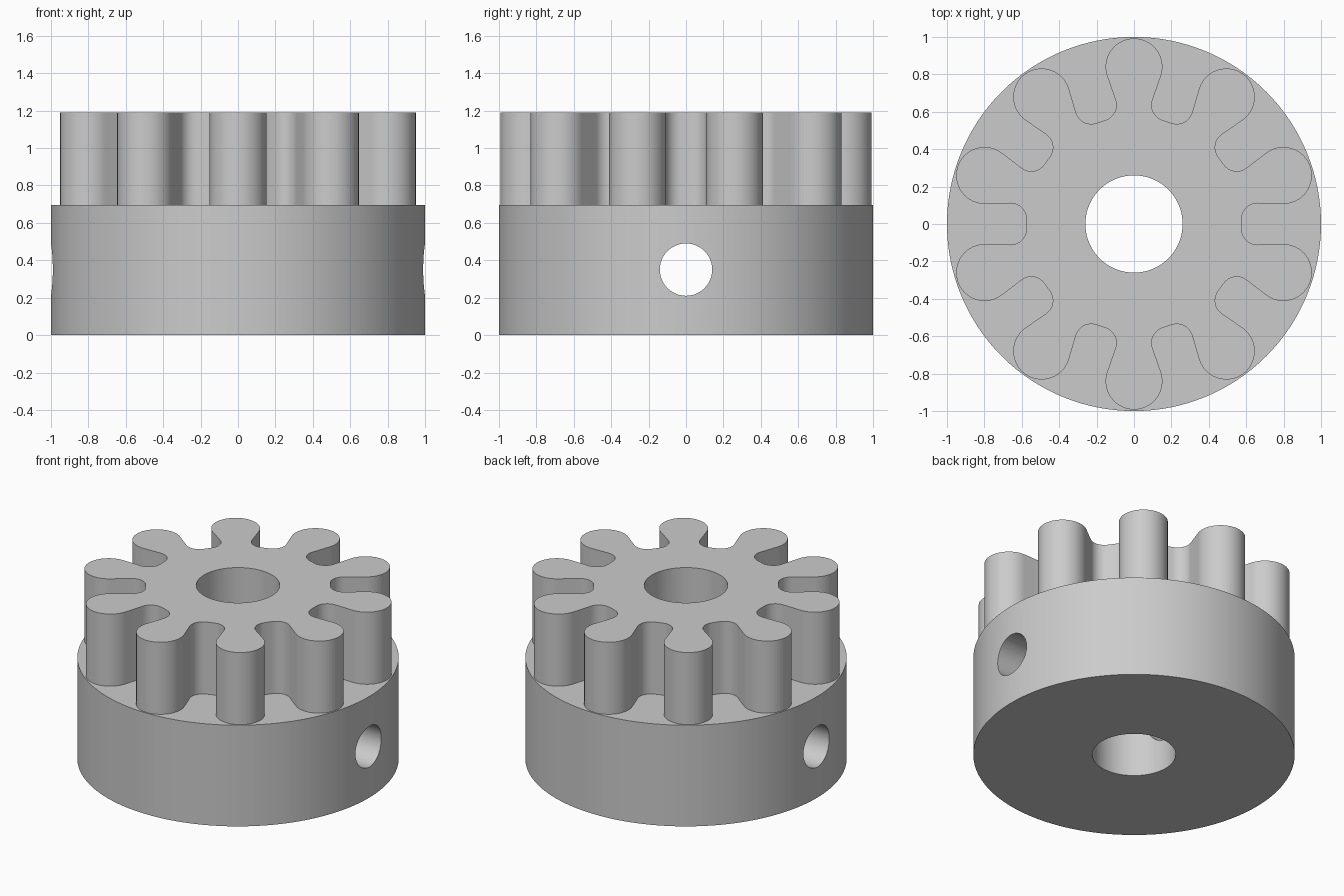
import bpy, bmesh
from math import sin, cos, pi, radians
from mathutils import Vector, Matrix

if "Cube" in bpy.data.objects:
    bpy.data.objects.remove(bpy.data.objects["Cube"], do_unlink=True)

TEETH = 10
PITCH = 2 * pi / TEETH
HUB_TOP, TOP = 0.695, 1.19

steel = bpy.data.materials.new("light_grey")
steel.use_nodes = True
colour = (0.6, 0.6, 0.6, 1)
steel.diffuse_color = colour
steel.node_tree.nodes["Principled BSDF"].inputs["Base Color"].default_value = colour


def add_object(name, bm):
    bmesh.ops.recalc_face_normals(bm, faces=bm.faces)
    mesh = bpy.data.meshes.new(name)
    bm.to_mesh(mesh)
    bm.free()
    mesh.materials.append(steel)
    obj = bpy.data.objects.new(name, mesh)
    bpy.context.collection.objects.link(obj)
    return obj


def prism(name, outline, z0, z1):
    bm = bmesh.new()
    base = bm.faces.new([bm.verts.new((p.x, p.y, z0)) for p in outline])
    top = bmesh.ops.extrude_face_region(bm, geom=[base])["geom"]
    verts = [v for v in top if isinstance(v, bmesh.types.BMVert)]
    bmesh.ops.translate(bm, verts=verts, vec=(0, 0, z1 - z0))
    return add_object(name, bm)


def arc(cx, cy, r, a0, a1, steps):
    angles = [radians(a0 + (a1 - a0) * i / steps) for i in range(steps + 1)]
    return [Vector((cx + r * cos(a), cy + r * sin(a))) for a in angles]


def combine(target, tool, operation):
    mod = target.modifiers.new(operation.title(), 'BOOLEAN')
    mod.operation, mod.object, mod.solver = operation, tool, 'EXACT'
    graph = bpy.context.evaluated_depsgraph_get()
    mesh = bpy.data.meshes.new_from_object(target.evaluated_get(graph))
    target.modifiers.clear()
    target.data = mesh
    bpy.data.objects.remove(tool, do_unlink=True)


# Round hub
pulley = prism("toothed_pulley", arc(0, 0, 1, 0, 360, 128)[:-1], 0, HUB_TOP)

# Rounded teeth: half a groove and half a tooth, mirrored and repeated
lobe = Vector((cos(PITCH / 2), sin(PITCH / 2))) * 0.84
half = arc(0.66, 0.026, 0.085, 180, 90, 8) + arc(lobe.x, lobe.y, 0.152, -90, 18, 14)
groove = [Vector((p.x, -p.y)) for p in reversed(half)] + half[:-1]
outline = []
for k in range(TEETH):
    turn = Matrix.Rotation(k * PITCH, 2)
    outline += [turn @ p for p in groove]
teeth = prism("teeth", outline, HUB_TOP - 0.2, TOP)
combine(pulley, teeth, 'UNION')

# Central bore
bore = prism("bore_cutter", arc(0, 0, 0.26, 0, 360, 64)[:-1], -0.5, 2)
combine(pulley, bore, 'DIFFERENCE')

# Set screw hole straight through from side to side
screw = prism("screw_hole_cutter", arc(0, 0, 0.14, 0, 360, 48)[:-1], -1.5, 1.5)
screw.data.transform(Matrix.Translation((0, 0, 0.35)) @ Matrix.Rotation(pi / 2, 4, 'Y'))
combine(pulley, screw, 'DIFFERENCE')

# Smooth walls with crisp edges
bpy.ops.object.select_all(action='DESELECT')
pulley.select_set(True)
bpy.context.view_layer.objects.active = pulley
bpy.ops.object.shade_smooth_by_angle(angle=radians(30))
